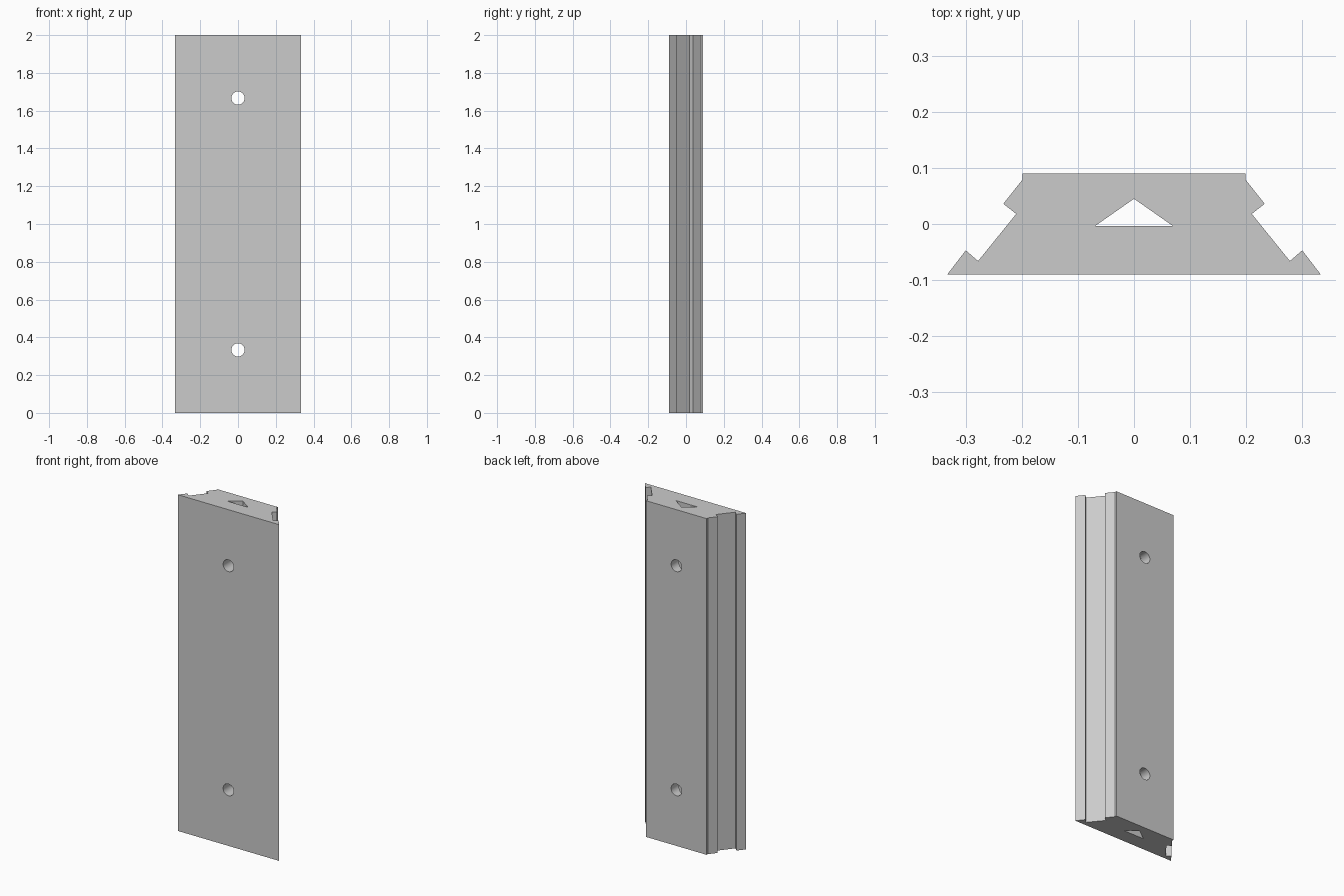
import bpy
import bmesh
import math
from mathutils import Matrix

default = bpy.data.objects.get("Cube")
if default:
    bpy.data.objects.remove(default, do_unlink=True)

HEIGHT = 2.0


def make_material(name, value):
    mat = bpy.data.materials.new(name)
    mat.use_nodes = True
    colour = (value, value, value, 1.0)
    mat.diffuse_color = colour
    mat.node_tree.nodes["Principled BSDF"].inputs["Base Color"].default_value = colour
    return mat


def make_object(name, bm):
    bmesh.ops.recalc_face_normals(bm, faces=bm.faces[:])
    mesh = bpy.data.meshes.new(name)
    bm.to_mesh(mesh)
    bm.free()
    obj = bpy.data.objects.new(name, mesh)
    bpy.context.collection.objects.link(obj)
    return obj


def extrude_profile(name, points, bottom, top):
    bm = bmesh.new()
    face = bm.faces.new([bm.verts.new((x, y, bottom)) for x, y in points])
    result = bmesh.ops.extrude_face_region(bm, geom=[face])
    verts = [v for v in result["geom"] if isinstance(v, bmesh.types.BMVert)]
    bmesh.ops.translate(bm, verts=verts, vec=(0, 0, top - bottom))
    return make_object(name, bm)


def drill(name, z, radius):
    bm = bmesh.new()
    turn = Matrix.Translation((0, 0, z)) @ Matrix.Rotation(math.pi / 2, 4, "X")
    bmesh.ops.create_cone(bm, cap_ends=True, segments=48, radius1=radius,
                          radius2=radius, depth=0.5, matrix=turn)
    return make_object(name, bm)


# Rail body: wide front, notched sloping sides, narrow back
half = [(0.333, -0.09), (0.3, -0.047), (0.278, -0.066), (0.21, 0.018),
        (0.233, 0.036), (0.199, 0.079), (0.199, 0.09)]
outline = half + [(-x, y) for x, y in reversed(half)]
rail = extrude_profile("notched_rail", outline, 0, HEIGHT)
rail.data.materials.append(make_material("light grey", 0.6))

# Triangular channel along the length, and two round screw holes
cutters = [extrude_profile("channel_cutter",
                           [(-0.07, -0.004), (0.07, -0.004), (0, 0.045)],
                           -0.1, HEIGHT + 0.1)]
for label, z in (("lower", HEIGHT / 6), ("upper", HEIGHT * 5 / 6)):
    cutters.append(drill(label + "_hole_cutter", z, 0.035))

for cutter in cutters:
    mod = rail.modifiers.new(cutter.name, "BOOLEAN")
    mod.operation = "DIFFERENCE"
    mod.solver = "EXACT"
    mod.object = cutter

# Bake the cuts and remove the helpers
bpy.context.view_layer.update()
evaluated = rail.evaluated_get(bpy.context.evaluated_depsgraph_get())
cut_mesh = bpy.data.meshes.new_from_object(evaluated)
rail.modifiers.clear()
rail.data = cut_mesh
for cutter in cutters:
    bpy.data.objects.remove(cutter, do_unlink=True)

# Smooth hole walls with sharp rail edges
bpy.ops.object.select_all(action="DESELECT")
rail.select_set(True)
bpy.context.view_layer.objects.active = rail
bpy.ops.object.shade_smooth_by_angle(angle=math.radians(25))
